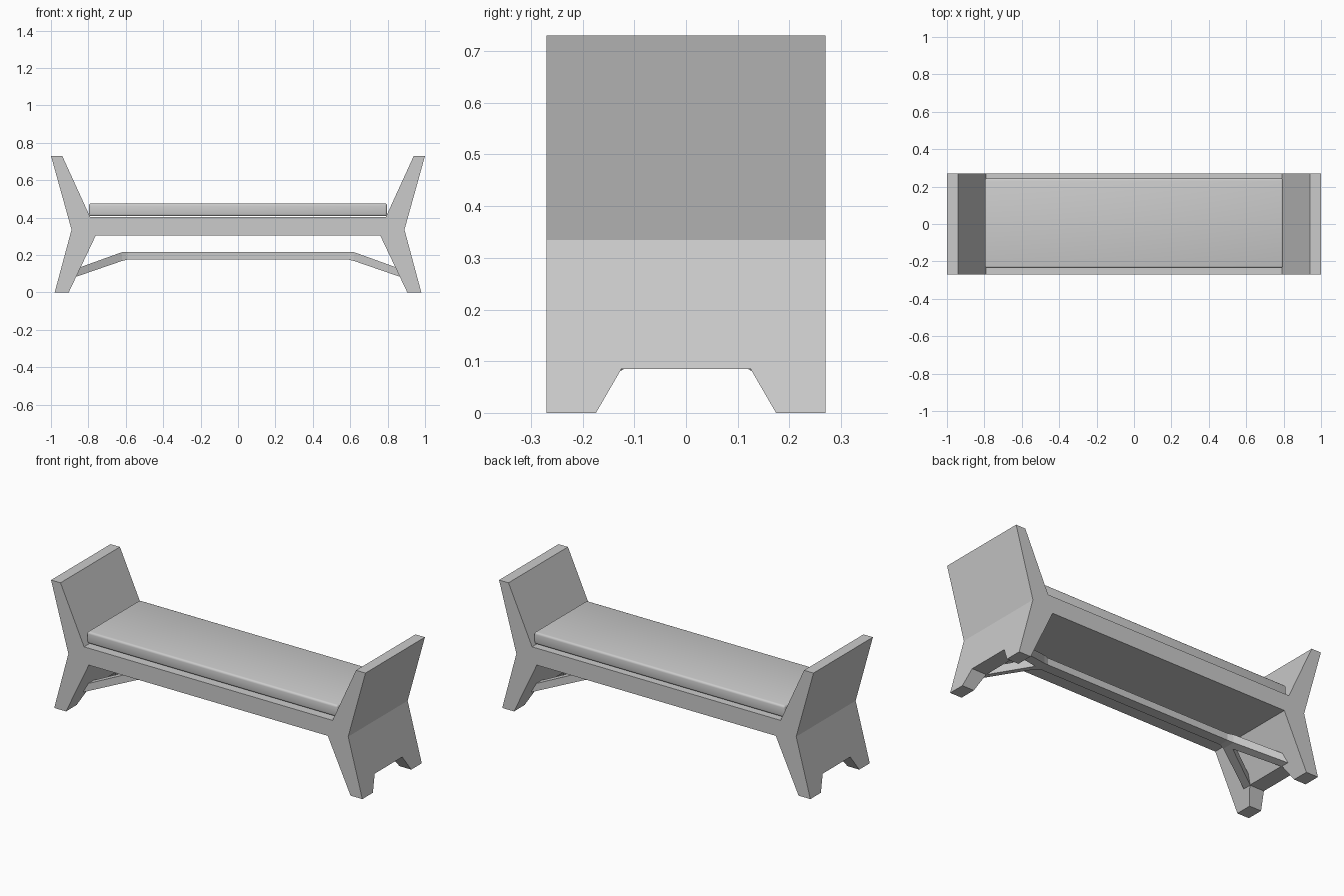
import bpy, bmesh
from mathutils import Vector

cube = bpy.data.objects.get("Cube")
if cube:
    bpy.data.objects.remove(cube, do_unlink=True)

grey = bpy.data.materials.new("light_grey")
grey.use_nodes = True
grey.diffuse_color = (0.6, 0.6, 0.6, 1)
grey.node_tree.nodes["Principled BSDF"].inputs["Base Color"].default_value = (0.6, 0.6, 0.6, 1)


def make_object(name, bm):
    bmesh.ops.recalc_face_normals(bm, faces=bm.faces)
    mesh = bpy.data.meshes.new(name)
    bm.to_mesh(mesh)
    bm.free()
    mesh.materials.append(grey)
    obj = bpy.data.objects.new(name, mesh)
    bpy.context.collection.objects.link(obj)
    return obj


def extrude_profile(name, points, direction):
    bm = bmesh.new()
    face = bm.faces.new([bm.verts.new(p) for p in points])
    made = bmesh.ops.extrude_face_region(bm, geom=[face])["geom"]
    bmesh.ops.translate(bm, vec=direction, verts=[v for v in made if isinstance(v, bmesh.types.BMVert)])
    return make_object(name, bm)


def loft(name, sections):
    """Beam through rectangular sections given as (x, y, low z, high z, half width)."""
    bm = bmesh.new()
    rings = []
    for x, y, low, high, w in sections:
        corners = [(x, y - w, low), (x, y + w, low), (x, y + w, high), (x, y - w, high)]
        rings.append([bm.verts.new(c) for c in corners])
    for a, b in zip(rings, rings[1:]):
        for i in range(4):
            j = (i + 1) % 4
            bm.faces.new((a[i], a[j], b[j], b[i]))
    bm.faces.new(rings[0])
    bm.faces.new(rings[-1])
    return make_object(name, bm)


# Frame: flared arms, splayed legs and seat in one profile
half = [(0.79, 0.402), (0.94, 0.73), (1.0, 0.73), (0.89, 0.335), (0.98, 0), (0.905, 0), (0.76, 0.305)]
outline = half + [(-x, z) for x, z in reversed(half)]
frame = extrude_profile("bench_frame", [(x, -0.27, z) for x, z in outline], Vector((0, 0.54, 0)))

# Notch between the feet
notch = [(-0.18, -0.01), (-0.125, 0.085), (0.125, 0.085), (0.18, -0.01)]
cutter = extrude_profile("foot_notch_cutter", [(-1.2, y, z) for y, z in notch], Vector((2.4, 0, 0)))
cutter.hide_render = True
cutter.hide_set(True)
cut = frame.modifiers.new("foot_notch", "BOOLEAN")
cut.object = cutter
cut.solver = "EXACT"
bpy.context.view_layer.objects.active = frame
frame.select_set(True)
bpy.ops.object.modifier_apply(modifier=cut.name)
bpy.data.objects.remove(cutter, do_unlink=True)
frame.select_set(False)

# Cushion with softly rounded edges
bm = bmesh.new()
bmesh.ops.create_cube(bm, size=1)
bmesh.ops.scale(bm, vec=(1.595, 0.48, 0.068), verts=bm.verts)
bmesh.ops.translate(bm, vec=(0, 0.004, 0.441), verts=bm.verts)
bmesh.ops.bevel(bm, geom=bm.edges[:], offset=0.012, segments=3, profile=0.5, affect="EDGES")
cushion = make_object("seat_cushion", bm)
bpy.context.view_layer.objects.active = cushion
cushion.select_set(True)
bpy.ops.object.shade_smooth_by_angle()
cushion.select_set(False)

# Stretcher beam that forks down to each pair of feet
loft("stretcher_beam", [(-0.61, 0, 0.175, 0.215, 0.03), (0.61, 0, 0.175, 0.215, 0.03)])
for side, label in ((1, "left"), (-1, "right")):
    for y, end in ((-0.15, "front"), (0.15, "back")):
        loft(f"stretcher_arm_{label}_{end}",
             [(side * 0.59, 0, 0.175, 0.215, 0.03), (side * 0.62, y * 0.08, 0.168, 0.215, 0.028),
              (side * 0.87, y, 0.082, 0.125, 0.025)])
